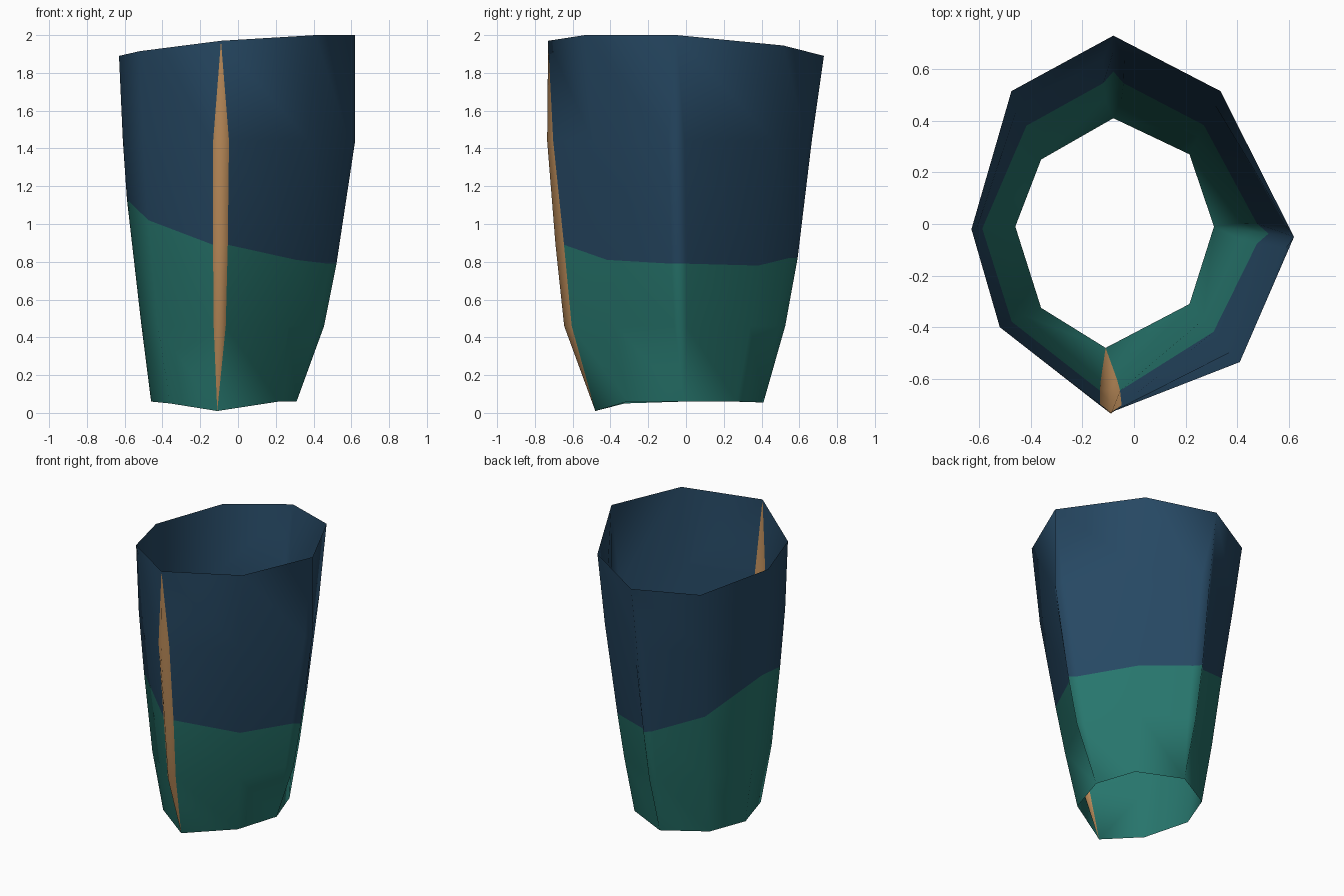
import bpy, bmesh

if "Cube" in bpy.data.objects:
    bpy.data.objects.remove(bpy.data.objects["Cube"])


def material(name, srgb):
    m = bpy.data.materials.new(name)
    m.diffuse_color = [((c / 255 + 0.055) / 1.055) ** 2.4 for c in srgb] + [1]
    m.use_nodes = True
    m.node_tree.nodes["Principled BSDF"].inputs["Base Color"].default_value = m.diffuse_color
    return m


mats = [material("deep green", (39, 118, 109)),
        material("slate blue", (38, 72, 99)),
        material("tan", (188, 140, 90))]

# Each column: bottom point, top point, height of the colour break,
# outward progress at heights 0.46, 0.88 and 1.44, inward direction if it is a pinched seam
columns = [
    ((-0.08, 0.41, 0.055), (-0.08, 0.73, 1.89), 0.82, (0.36, 0.60, 0.80), (0, -1)),   # back
    ((0.215, 0.27, 0.06), (0.335, 0.515, 1.945), 0.78, (0.28, 0.52, 0.80), None),
    ((0.31, -0.01, 0.06), (0.62, -0.05, 2.0), 0.79, (0.47, 0.74, 1.0), (-1, 0)),      # right
    ((0.215, -0.31, 0.06), (0.41, -0.535, 2.0), 0.81, (0.27, 0.52, 0.82), None),
    ((-0.11, -0.48, 0.01), (-0.09, -0.73, 1.97), 0.89, (0.66, 0.84, 1.02), (0, 1)),   # front
    ((-0.36, -0.325, 0.05), (-0.52, -0.40, 1.915), 1.02, (0.40, 0.65, 0.90), None),
    ((-0.46, -0.01, 0.06), (-0.63, -0.02, 1.89), 1.13, (0.30, 0.65, 0.88), None),     # left
    ((-0.36, 0.25, 0.06), (-0.475, 0.515, 1.87), 0.94, (0.25, 0.46, 0.78), None),
]
HALF_WIDTH = (0, 0.032, 0.039, 0.042, 0)
DEPTH = (0, 0.04, 0.045, 0.032, 0)


def trace(bottom, top, split, progress):
    """Points up one column, bent at the ring heights."""
    knots = list(zip((bottom[2], 0.46, 0.88, 1.44, top[2]), (0, *progress, 1)))
    points = []
    for z in (bottom[2], 0.46, split, 1.44, top[2]):
        for (z0, f0), (z1, f1) in zip(knots, knots[1:]):
            if z0 <= z <= z1:
                f = f0 + (f1 - f0) * (z - z0) / (z1 - z0)
                break
        points.append((bottom[0] + (top[0] - bottom[0]) * f,
                       bottom[1] + (top[1] - bottom[1]) * f, z))
    return points


def seam_side(ridge, inward, side):
    """Foot of a pinched seam, to one side of its ridge."""
    dx, dy = inward
    return [(x + dx * d - dy * w * side, y + dy * d + dx * w * side, z)
            for (x, y, z), w, d in zip(ridge, HALF_WIDTH, DEPTH)]


# Columns run clockwise seen from above; each seam adds a foot on both sides
traced, tan_columns = [], set()
for bottom, top, split, progress, inward in columns:
    ridge = trace(bottom, top, split, progress)
    if inward is None:
        traced.append(ridge)
        continue
    if inward == (0, 1):
        tan_columns = {len(traced), len(traced) + 1}
    traced += [seam_side(ridge, inward, -1), ridge, seam_side(ridge, inward, 1)]

# Open tube wall, coloured by row, front seam coloured by column
bm = bmesh.new()
grid = [[bm.verts.new(p) for p in col] for col in traced]
for i, a in enumerate(grid):
    b = grid[(i + 1) % len(grid)]
    for r in range(4):
        face = bm.faces.new((a[r], a[r + 1], b[r + 1], b[r]))
        face.smooth = True
        face.material_index = 2 if i in tan_columns else (0 if r < 2 else 1)

# Close the pointed seam ends
bmesh.ops.remove_doubles(bm, verts=bm.verts, dist=0.0005)
bmesh.ops.recalc_face_normals(bm, faces=bm.faces)
# Make sure the wall faces outward
if sum(f.normal.x * f.calc_center_median().x + f.normal.y * f.calc_center_median().y
       for f in bm.faces) < 0:
    bmesh.ops.reverse_faces(bm, faces=bm.faces)

mesh = bpy.data.meshes.new("sleeve_wall")
bm.to_mesh(mesh)
bm.free()
for m in mats:
    mesh.materials.append(m)
wall = bpy.data.objects.new("sleeve_wall", mesh)
bpy.context.collection.objects.link(wall)
